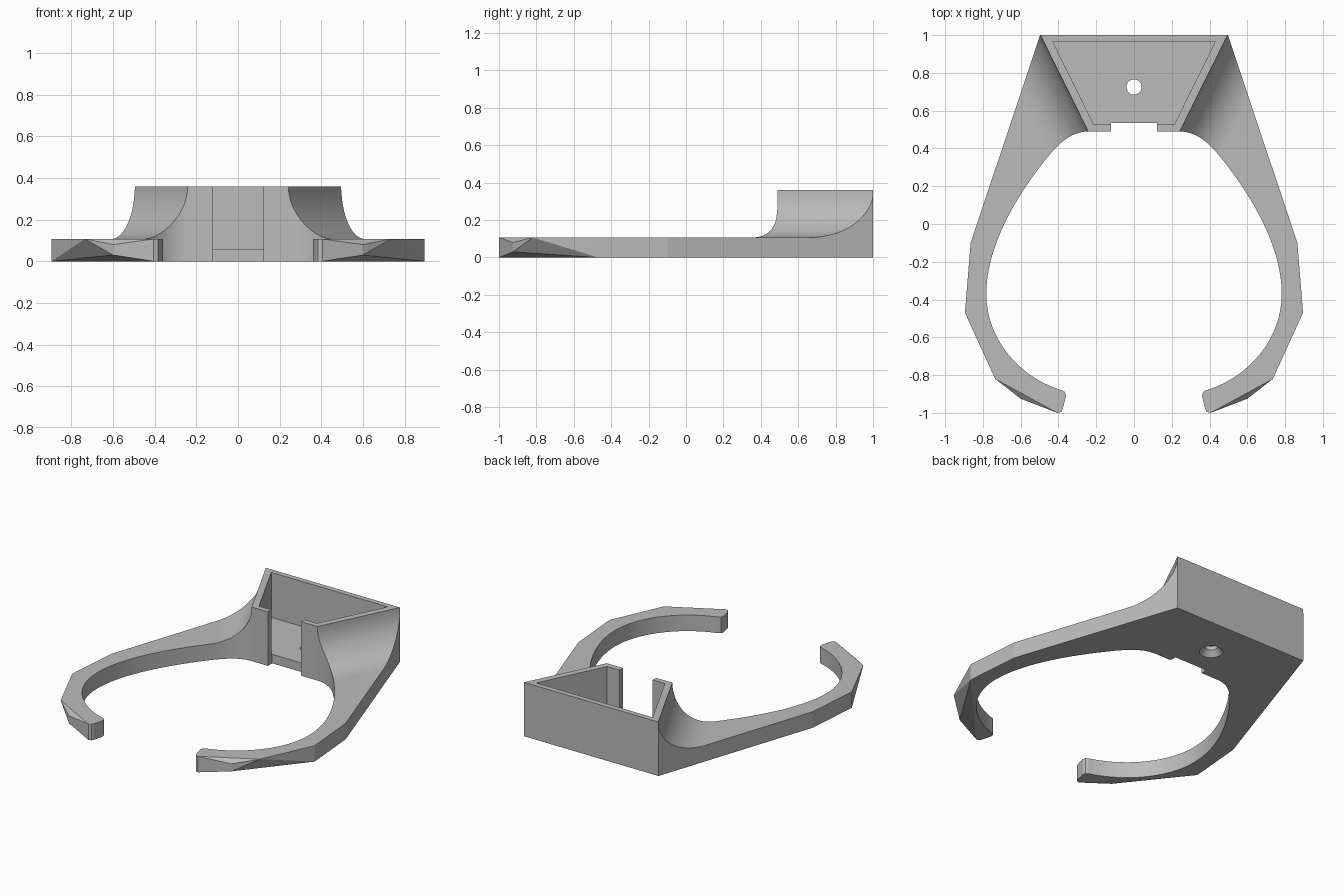
import bpy, bmesh, math
from mathutils import Vector
from mathutils.geometry import interpolate_bezier

if "Cube" in bpy.data.objects:
    bpy.data.objects.remove(bpy.data.objects["Cube"], do_unlink=True)

ARM_Z, TOP_Z, FLOOR_Z = 0.107, 0.36, 0.06

grey = bpy.data.materials.new("plain grey")
grey.use_nodes = True
grey.diffuse_color = (0.5, 0.5, 0.5, 1)
grey.node_tree.nodes["Principled BSDF"].inputs["Base Color"].default_value = (0.5, 0.5, 0.5, 1)


def loft(name, loops):
    """Closed solid through matching loops of 3D points, capped at both ends."""
    bm = bmesh.new()
    rings = [[bm.verts.new(p) for p in loop] for loop in loops]
    n = len(rings[0])
    for a, b in zip(rings, rings[1:]):
        for i in range(n):
            j = (i + 1) % n
            bm.faces.new((a[i], a[j], b[j], b[i]))
    bm.faces.new(rings[0])
    bm.faces.new(rings[-1])
    bmesh.ops.recalc_face_normals(bm, faces=bm.faces)
    mesh = bpy.data.meshes.new(name)
    bm.to_mesh(mesh)
    bm.free()
    ob = bpy.data.objects.new(name, mesh)
    bpy.context.collection.objects.link(ob)
    return ob


def prism(name, points, z0, z1):
    return loft(name, [[(x, y, z) for x, y in points] for z in (z0, z1)])


def mirrored(half):
    return half + [(-x, y) for x, y in reversed(half)]


def bezier(*points):
    a, b, c, d = [Vector(p + (0,)) for p in points]
    return [(p.x, p.y) for p in interpolate_bezier(a, b, c, d, 17)]


def cut(ob, cutters):
    """Subtract the cutters from the object, then remove them."""
    for cutter in cutters:
        cutter.hide_render = True
        mod = ob.modifiers.new("cut", "BOOLEAN")
        mod.operation, mod.solver, mod.object = "DIFFERENCE", "EXACT", cutter
    bpy.context.view_layer.update()
    deps = bpy.context.evaluated_depsgraph_get()
    mesh = bpy.data.meshes.new_from_object(ob.evaluated_get(deps))
    ob.modifiers.clear()
    ob.data = mesh
    for cutter in cutters:
        bpy.data.objects.remove(cutter, do_unlink=True)


# Half outline, from the back corner round the arm to the front notch
elbow, knee, bulge, tip = (0.895, -0.47), (0.735, -0.82), (0.6, -0.925), (0.405, -1)
half = [(0.497, 1), (0.865, -0.1), elbow, knee, bulge, tip,
        (0.385, -0.995), (0.377, -0.98), (0.36, -0.91), (0.365, -0.89), (0.38, -0.881)]
half += bezier((0.4, -0.875), (0.62, -0.8), (0.782, -0.6), (0.782, -0.37))
half += bezier((0.782, -0.37), (0.782, -0.15), (0.66, 0.09), (0.5, 0.3))[1:]
half += bezier((0.5, 0.3), (0.41, 0.42), (0.34, 0.49), (0.24, 0.49))[1:]
half += [(0.122, 0.49), (0.122, 0.535)]
holder = prism("clip_holder", mirrored(half), 0, TOP_Z)
holder.data.materials.append(grey)

# Concave sweep that leaves the box walls and thins the arms
radius = TOP_Z - ARM_Z
profile = [(0, 0.6)]
for i in range(17):
    t = math.pi / 2 * i / 16
    profile.append((radius * (1 - math.cos(t)), TOP_Z - radius * math.sin(t)))
profile += [(3, ARM_Z), (3, 0.6)]
base = Vector((0.242, 0.49))
along = (Vector((0.495, 1)) - base).normalized()
out = Vector((along.y, -along.x))


def sweep_loop(s, side):
    pts = [(base + along * s + out * d, z) for d, z in profile]
    return [(p.x * side, p.y, z) for p, z in pts]


sweeps = [loft("sweep_cutter", [sweep_loop(-3, s), sweep_loop(3, s)]) for s in (1, -1)]

# Box pocket, open at the front through the notch
pocket = prism("pocket_cutter", mirrored([(0.43, 0.965), (0.213, 0.527)]), FLOOR_Z, 1)
cut(holder, sweeps + [pocket])

# Faceted arm tips
bm = bmesh.new()
bm.from_mesh(holder.data)


def nearest(point, z, side):
    target = Vector((point[0] * side, point[1], z))
    return min(bm.verts, key=lambda v: (v.co - target).length)


def split(a, b):
    for face in set(a.link_faces) & set(b.link_faces):
        bmesh.utils.face_split(face, a, b)


for side in (1, -1):
    low_elbow, low_knee, low_bulge, low_tip = [nearest(p, 0, side) for p in (elbow, knee, bulge, tip)]
    high_knee, high_bulge, high_tip = [nearest(p, ARM_Z, side) for p in (knee, bulge, tip)]
    split(high_knee, high_tip)
    split(low_elbow, low_tip)
    split(low_elbow, low_bulge)
    split(high_knee, low_bulge)
    low_bulge.co.z, high_bulge.co.z = 0.03, 0.08
    bmesh.ops.pointmerge(bm, verts=[low_elbow, low_knee], merge_co=low_elbow.co.copy())
bmesh.ops.recalc_face_normals(bm, faces=bm.faces)
bm.to_mesh(holder.data)
bm.free()


# Screw hole, countersunk from below
def circle(r, z):
    return [(r * math.cos(a), 0.725 + r * math.sin(a), z)
            for a in (math.tau * i / 40 for i in range(40))]


cut(holder, [loft("hole_cutter", [circle(0.08, -0.01), circle(0.04, 0.035), circle(0.04, 0.2)])])

# Smooth the curves, keep the facets sharp
bpy.ops.object.select_all(action="DESELECT")
holder.select_set(True)
bpy.context.view_layer.objects.active = holder
bpy.ops.object.shade_smooth_by_angle(angle=math.radians(12))
